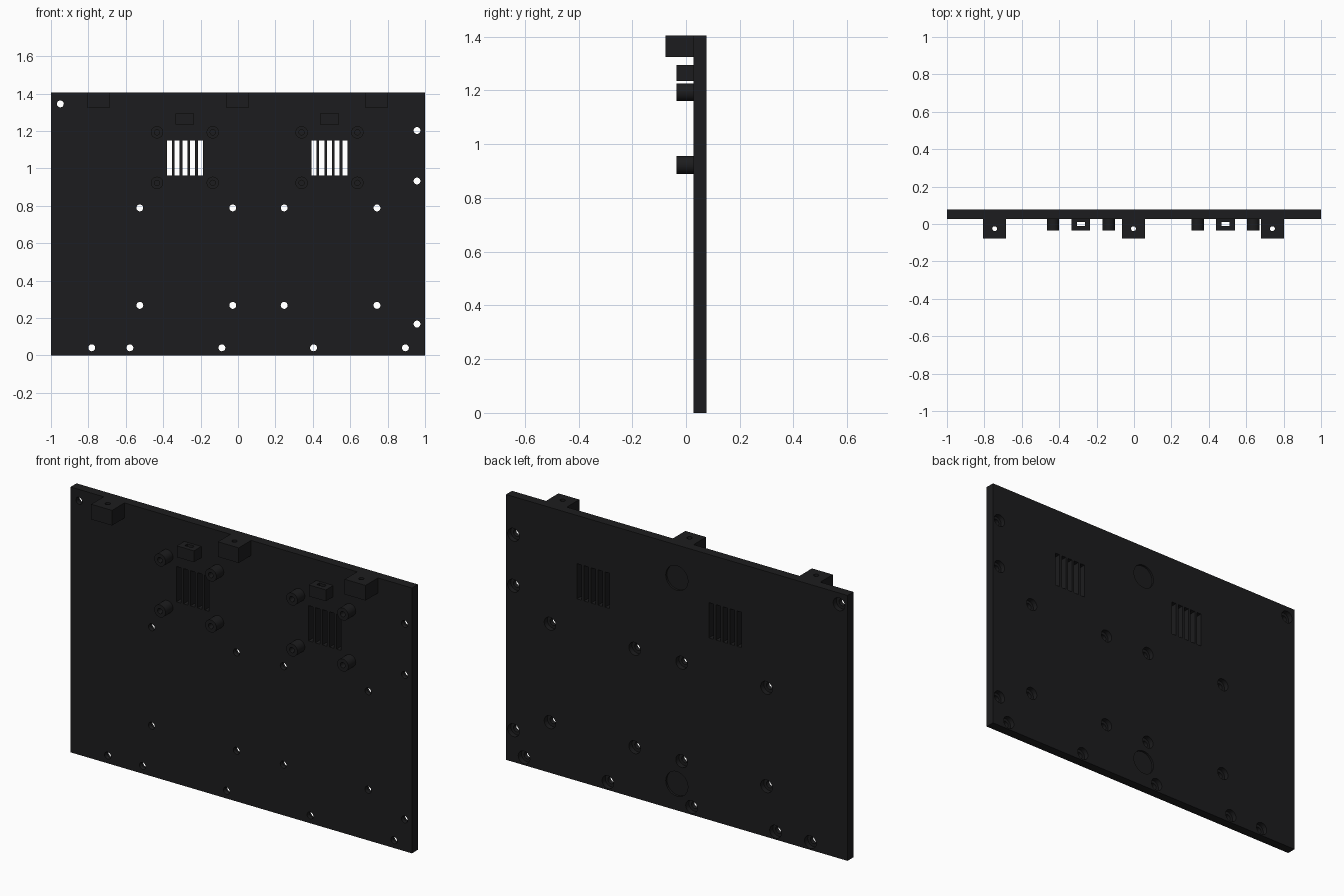
import bpy, bmesh, math
from mathutils import Matrix, Vector

if "Cube" in bpy.data.objects:
    bpy.data.objects.remove(bpy.data.objects["Cube"])

BACK, FACE, FRONT = 0.077, 0.027, -0.077   # plate back, plate front, foremost block face
black = bpy.data.materials.new("matte_black")
black.diffuse_color = (0.012, 0.012, 0.013, 1)
black.use_nodes = True
black.node_tree.nodes["Principled BSDF"].inputs["Base Color"].default_value = black.diffuse_color


def add_box(bm, x0, x1, y0, y1, z0, z1):
    size = Vector((x1 - x0, y1 - y0, z1 - z0))
    mid = Vector((x0 + x1, y0 + y1, z0 + z1)) / 2
    bmesh.ops.create_cube(bm, size=1, matrix=Matrix.Translation(mid) @ Matrix.Diagonal((*size, 1)))


def add_cyl(bm, center, radius, length, axis="Y", sides=32):
    turn = Matrix.Rotation(math.pi / 2, 4, "X") if axis == "Y" else Matrix.Identity(4)
    bmesh.ops.create_cone(bm, cap_ends=True, segments=sides, radius1=radius, radius2=radius,
                          depth=length, matrix=Matrix.Translation(center) @ turn)


def add_cyl_y(bm, x, z, radius, y0, y1):
    add_cyl(bm, (x, (y0 + y1) / 2, z), radius, y1 - y0)


def make(name, bm):
    me = bpy.data.meshes.new(name)
    bm.to_mesh(me)
    bm.free()
    ob = bpy.data.objects.new(name, me)
    bpy.context.collection.objects.link(ob)
    me.materials.append(black)
    return ob


def cut(ob, bm):
    cutter = make("cutter", bm)
    mod = ob.modifiers.new("cut", "BOOLEAN")
    mod.operation, mod.solver, mod.object = "DIFFERENCE", "EXACT", cutter
    bpy.ops.object.select_all(action="DESELECT")
    bpy.context.view_layer.objects.active = ob
    ob.select_set(True)
    bpy.ops.object.modifier_apply(modifier=mod.name)
    bpy.data.objects.remove(cutter)
    bpy.ops.object.shade_smooth_by_angle(angle=math.radians(30))


# Flat back plate
bm = bmesh.new()
add_box(bm, -1, 1, FACE, BACK, 0, 1.405)
plate = make("plate", bm)

# Screw hole positions: edges, then the two four-hole patterns
holes = [(-0.95, 1.345), (0.957, 1.203), (0.957, 0.933), (0.957, 0.168)]
holes += [(x, 0.041) for x in (-0.782, -0.578, -0.086, 0.404, 0.895)]
holes += [(x, z) for x in (-0.525, -0.028, 0.247, 0.743) for z in (0.268, 0.789)]
vents = (-0.284, 0.489)

# Through holes and vent slots
bm = bmesh.new()
for x, z in holes:
    add_cyl_y(bm, x, z, 0.0185, 0, 0.1)
for vx in vents:
    for i in range(-2, 3):
        sx = vx + i * 0.0413
        add_box(bm, sx - 0.0135, sx + 0.0135, 0, 0.1, 0.963, 1.15)
cut(plate, bm)

# Counterbores and round shallow recesses on the back
bm = bmesh.new()
for x, z in holes:
    add_cyl_y(bm, x, z, 0.034, 0.05, 0.1)
for z in (0.14, 1.23):
    add_cyl_y(bm, 0, z, 0.065, 0.066, 0.1)
cut(plate, bm)

# Mounting lugs along the top edge, drilled vertically
for n, x in enumerate((-0.745, -0.003, 0.74)):
    bm = bmesh.new()
    add_box(bm, x - 0.061, x + 0.061, FRONT, FACE, 1.325, 1.405)
    lug = make(f"top_lug_{n}", bm)
    bm = bmesh.new()
    add_cyl(bm, (x, -0.025, 1.365), 0.013, 0.2, "Z")
    cut(lug, bm)

for n, vx in enumerate(vents):
    # Cable tie loop above each vent
    bm = bmesh.new()
    add_box(bm, vx - 0.05, vx + 0.05, -0.035, FACE, 1.235, 1.295)
    loop = make(f"tie_loop_{n}", bm)
    bm = bmesh.new()
    add_box(bm, vx - 0.021, vx + 0.021, -0.01, 0.012, 1.2, 1.33)
    cut(loop, bm)

    # Four hollow standoffs around each vent
    for dx in (-0.149, 0.149):
        for z in (0.923, 1.193):
            bm = bmesh.new()
            add_cyl_y(bm, vx + dx, z, 0.033, -0.035, FACE)
            post = make(f"standoff_{n}", bm)
            bm = bmesh.new()
            add_cyl_y(bm, vx + dx, z, 0.014, -0.1, FACE - 0.004)
            cut(post, bm)
